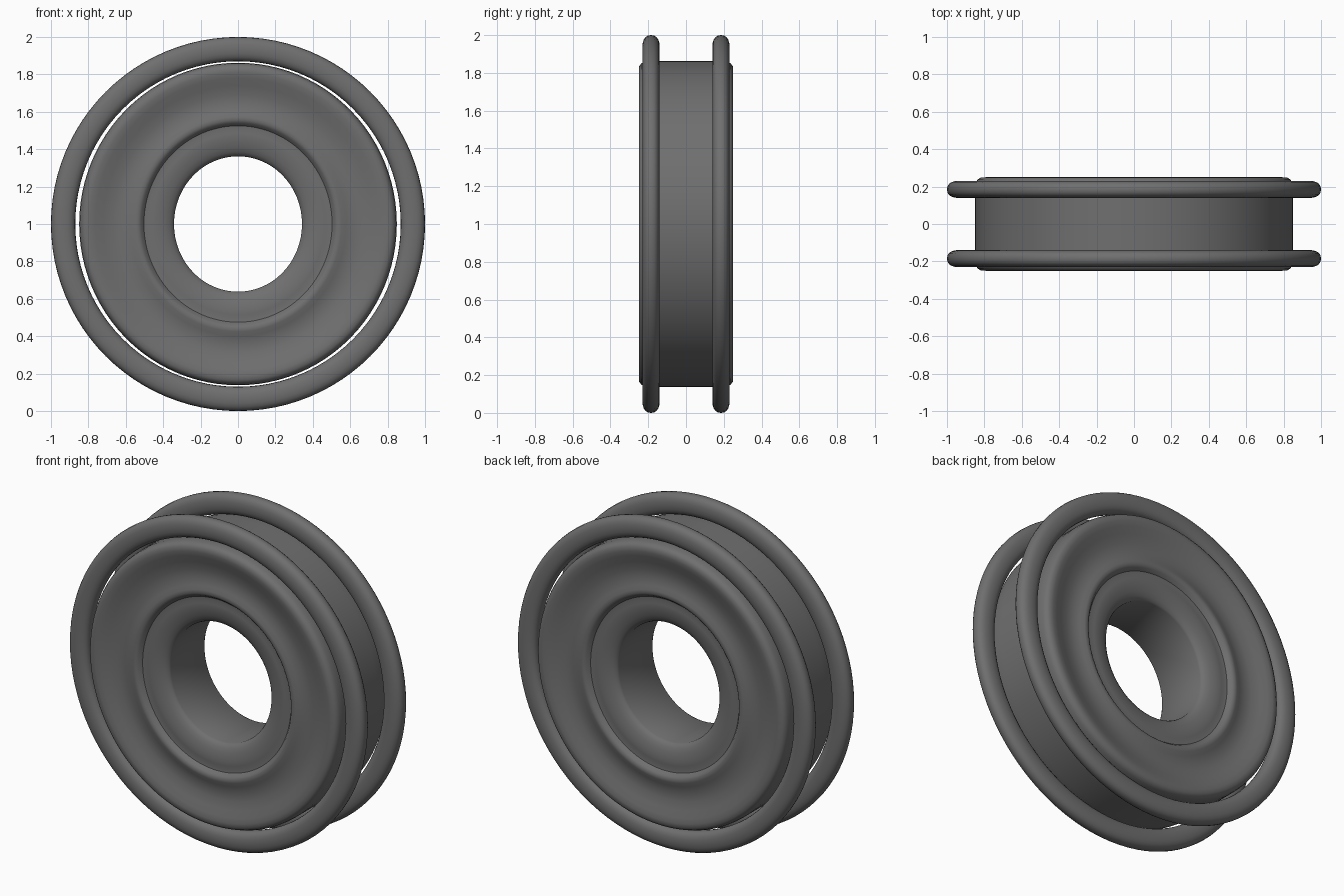
import bpy, bmesh, math

if "Cube" in bpy.data.objects:
    bpy.data.objects.remove(bpy.data.objects["Cube"])

SEG = 96

# Dark gunmetal
metal = bpy.data.materials.new("dark_metal")
metal.diffuse_color = (0.16, 0.16, 0.16, 1)
metal.use_nodes = True
metal.node_tree.nodes["Principled BSDF"].inputs["Base Color"].default_value = metal.diffuse_color


def revolve(name, profile, closed, oval=False, y0=0.0):
    """Spin (radius, y) points around the y axis through z = 1."""
    bm = bmesh.new()
    rings = []
    for r, y in profile:
        # the body is slightly narrower in x, most of all at the bore
        sx = 0.945 + 0.08 * (r - 0.36) if oval else 1.0
        rings.append([bm.verts.new((r * sx * math.cos(2 * math.pi * i / SEG), y + y0,
                                    1 + r * math.sin(2 * math.pi * i / SEG)))
                      for i in range(SEG)])
    n = len(rings)
    for k in range(n if closed else n - 1):
        a, b = rings[k], rings[(k + 1) % n]
        for i in range(SEG):
            j = (i + 1) % SEG
            bm.faces.new((a[i], a[j], b[j], b[i]))
    bmesh.ops.recalc_face_normals(bm, faces=bm.faces)
    me = bpy.data.meshes.new(name)
    bm.to_mesh(me)
    bm.free()
    me.materials.append(metal)
    ob = bpy.data.objects.new(name, me)
    bpy.context.collection.objects.link(ob)
    bpy.ops.object.select_all(action='DESELECT')
    ob.select_set(True)
    bpy.context.view_layer.objects.active = ob
    bpy.ops.object.shade_smooth_by_angle(angle=math.radians(40))
    return ob


def mirrored(half):
    """Half profile on the front side, continued on the back side."""
    return half + [(r, -y) for r, y in reversed(half)]


# Tread, rounded shoulder and shallow dished side faces, ending at a seam lip
body_half = [(0.525, -0.205), (0.54, -0.225), (0.555, -0.234), (0.575, -0.232),
             (0.60, -0.222), (0.64, -0.213), (0.69, -0.214), (0.74, -0.229),
             (0.78, -0.242), (0.81, -0.25), (0.835, -0.248), (0.85, -0.237),
             (0.858, -0.22), (0.862, -0.19), (0.862, -0.14)]
revolve("wheel_body", mirrored(body_half), False, True)

# Inner hub, sunk below the lip and flaring into the bore
hub_half = [(0.525, -0.205), (0.505, -0.203), (0.485, -0.205), (0.465, -0.205),
            (0.44, -0.202), (0.41, -0.195), (0.385, -0.185), (0.368, -0.172),
            (0.362, -0.16)]
revolve("hub", mirrored(hub_half), False, True)

# Two guide rings with oval section
section = [(0.935 + 0.065 * math.copysign(abs(math.cos(t)) ** 0.85, math.cos(t)),
            0.046 * math.copysign(abs(math.sin(t)) ** 0.85, math.sin(t)))
           for t in [2 * math.pi * k / 20 for k in range(20)]]
for label, y in (("front", -0.185), ("back", 0.185)):
    revolve(label + "_guide_ring", section, True, False, y)
